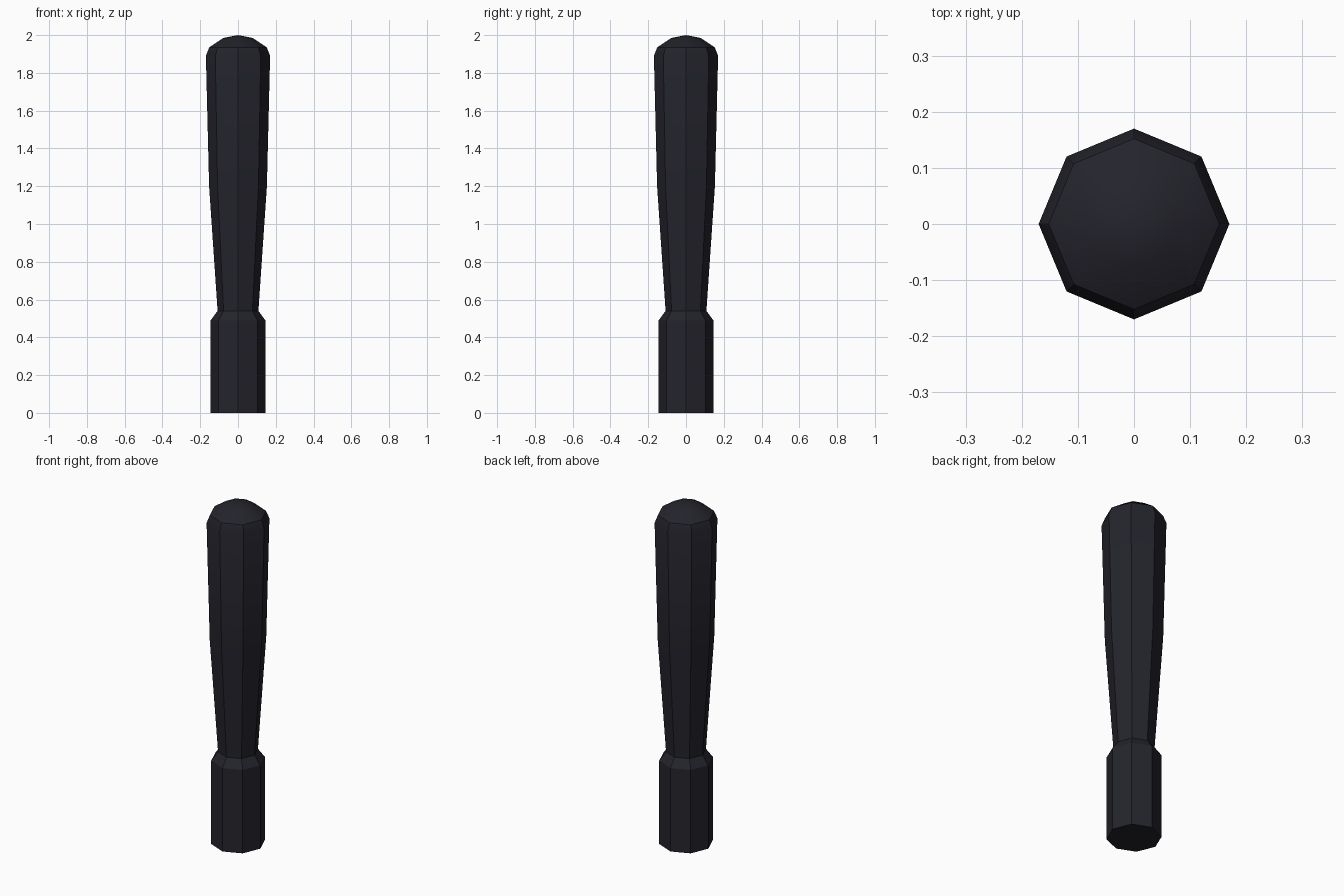
import bpy
import bmesh
from math import cos, sin, pi, radians

if "Cube" in bpy.data.objects:
    bpy.data.objects.remove(bpy.data.objects["Cube"])

SIDES = 8

black = bpy.data.materials.new("dark charcoal")
black.diffuse_color = (0.017, 0.017, 0.025, 1.0)
black.use_nodes = True
black.node_tree.nodes["Principled BSDF"].inputs["Base Color"].default_value = black.diffuse_color


def lathe(name, profile, tip=None):
    """Octagonal solid from (radius, height) rings, optionally closed to a tip."""
    bm = bmesh.new()
    rings = [[bm.verts.new((r * cos(2 * pi * i / SIDES), r * sin(2 * pi * i / SIDES), z))
              for i in range(SIDES)] for r, z in profile]
    for low, high in zip(rings, rings[1:]):
        for i in range(SIDES):
            j = (i + 1) % SIDES
            bm.faces.new((low[i], low[j], high[j], high[i]))
    bm.faces.new(rings[0][::-1])
    if tip is None:
        bm.faces.new(rings[-1])
    else:
        top = bm.verts.new((0, 0, tip))
        for i in range(SIDES):
            bm.faces.new((rings[-1][i], rings[-1][(i + 1) % SIDES], top))
    mesh = bpy.data.meshes.new(name)
    bm.to_mesh(mesh)
    bm.free()
    mesh.materials.append(black)
    obj = bpy.data.objects.new(name, mesh)
    bpy.context.collection.objects.link(obj)
    bpy.ops.object.select_all(action='DESELECT')
    bpy.context.view_layer.objects.active = obj
    obj.select_set(True)
    bpy.ops.object.shade_smooth_by_angle(angle=radians(30))
    return obj


# One continuous turned club: grip, chamfered collar, tapered barrel, domed end
lathe("club", [(0.145, 0.0), (0.145, 0.49), (0.108, 0.54), (0.153, 1.20),
               (0.17, 1.89), (0.152, 1.935), (0.078, 1.985)], tip=2.0)
